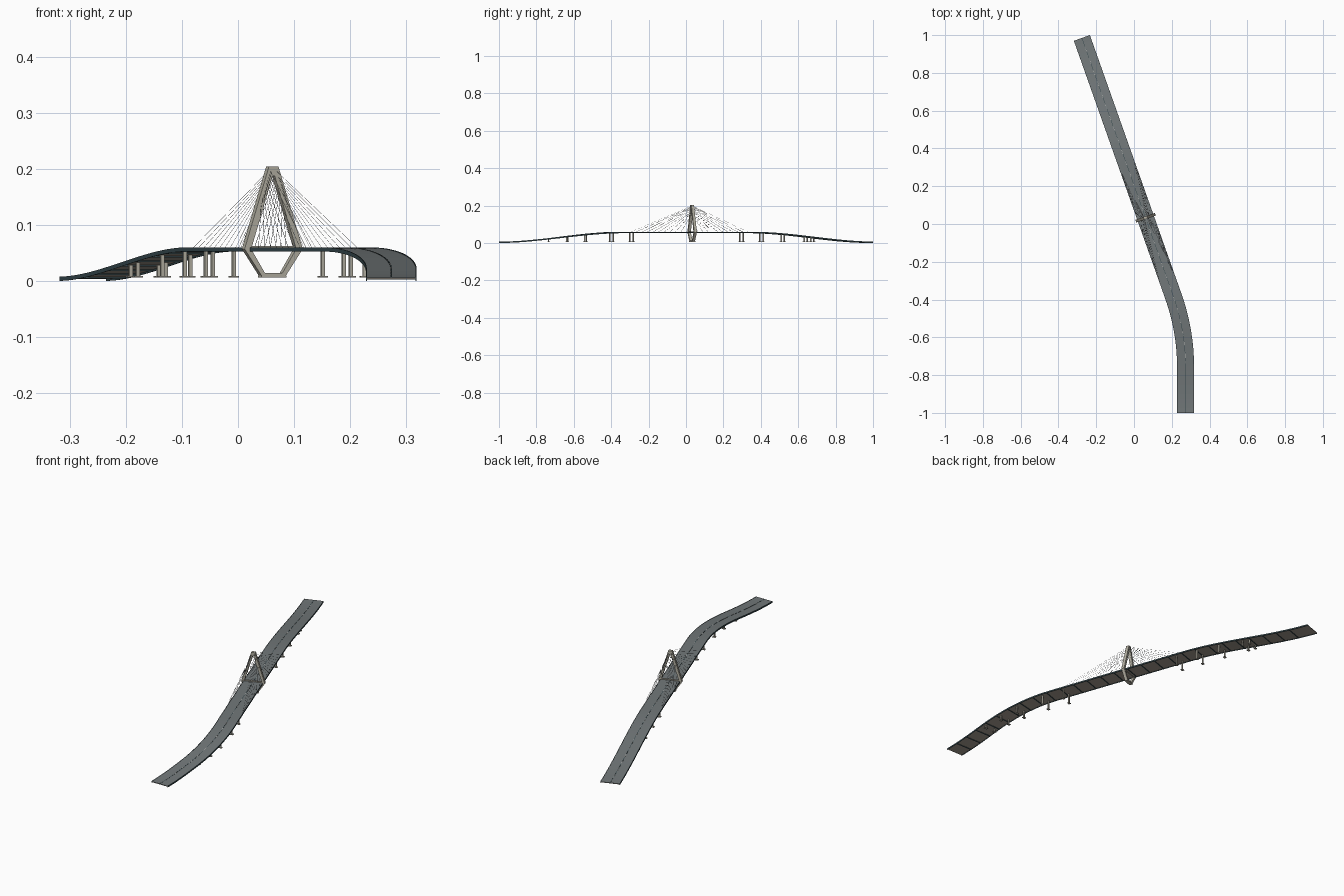
import bpy, bmesh, math
from mathutils import Vector, Matrix

if "Cube" in bpy.data.objects:
    bpy.data.objects.remove(bpy.data.objects["Cube"])

R, BEND = 1.116, math.radians(19.5)        # plan curve radius and heading of the straight
Y0, XEND, TOWER_Y = -0.757, 0.273, 0.033
Y_NEAR, Y_FAR = -1.0, 0.985


def mat(name, r, g, b):
    m = bpy.data.materials.new(name)
    m.diffuse_color = (r, g, b, 1)
    m.use_nodes = True
    m.node_tree.nodes["Principled BSDF"].inputs["Base Color"].default_value = m.diffuse_color
    return m


ASPHALT = mat("asphalt", 0.17, 0.19, 0.195)
SOFFIT = mat("soffit", 0.36, 0.32, 0.27)
STEEL = mat("dark_steel", 0.04, 0.07, 0.08)
CONCRETE = mat("concrete", 0.46, 0.44, 0.37)
PAINT = mat("pale_line", 0.5, 0.5, 0.48)
CABLE = mat("cable", 0.3, 0.31, 0.32)


def frame(y):
    """Centre x and heading angle of the road at y."""
    a = min(max(math.asin(max(-1, min(1, (y - Y0) / R))), 0), BEND)
    x = XEND - R + R * math.cos(a)
    ys = Y0 + R * math.sin(BEND)
    if y > ys:
        x -= (y - ys) * math.tan(BEND)
    return x, a


def road_z(y):
    t = min(max((1 - abs(y)) / 0.66, 0), 1)
    return 0.0062 + 0.0525 * t * t * (3 - 2 * t)


def place(y, u, z):
    """Point at sideways offset u and height z on the section through y."""
    x, a = frame(y)
    return Vector((x + u * math.cos(a), y + u * math.sin(a), z))


def finish(name, bm, material):
    bmesh.ops.recalc_face_normals(bm, faces=bm.faces)
    me = bpy.data.meshes.new(name)
    bm.to_mesh(me)
    bm.free()
    me.materials.append(material)
    ob = bpy.data.objects.new(name, me)
    bpy.context.collection.objects.link(ob)
    return ob


def sweep(bm, u0, u1, d0, d1, ya=Y_NEAR, yb=Y_FAR, n=80):
    """Rectangular strip following the road, d measured from the road surface."""
    prev = None
    for i in range(n + 1):
        y = ya + (yb - ya) * i / n
        z = road_z(y)
        ring = [bm.verts.new(place(y, u, z + d))
                for u, d in ((u0, d0), (u1, d0), (u1, d1), (u0, d1))]
        if prev:
            for k in range(4):
                bm.faces.new((prev[k], prev[(k + 1) % 4], ring[(k + 1) % 4], ring[k]))
        else:
            bm.faces.new(ring)
        prev = ring
    bm.faces.new(prev)


def box(bm, y, u, z0, z1, wu, wy):
    """Box turned to the road heading."""
    p = place(y, u, (z0 + z1) / 2)
    m = Matrix.Translation(p) @ Matrix.Rotation(frame(y)[1], 4, 'Z') @ Matrix.Diagonal((wu, wy, z1 - z0, 1))
    bmesh.ops.create_cube(bm, size=1, matrix=m)


# Road slab and its concrete underside
bm = bmesh.new()
sweep(bm, -0.044, 0.044, -0.0012, 0)
finish("road_deck", bm, ASPHALT)
bm = bmesh.new()
sweep(bm, -0.0435, 0.0435, -0.003, -0.0012)
finish("deck_underside", bm, SOFFIT)

# Edge girders, kerbs and median
bm = bmesh.new()
for s in (-1, 1):
    sweep(bm, s * 0.0435, s * 0.045, -0.0062, 0.0012)
sweep(bm, -0.0012, 0.0012, 0, 0.0006)
finish("edge_girders", bm, STEEL)

# Dashed centre line
bm = bmesh.new()
for i in range(32):
    y = -0.95 + i * 0.06
    sweep(bm, -0.0008, 0.0008, 0.0004, 0.0009, y, y + 0.025, 3)
finish("lane_dashes", bm, PAINT)

# Cross beams under the deck
bm = bmesh.new()
for i in range(27):
    y = -0.93 + i * 0.07
    z = road_z(y)
    box(bm, y, 0, z - 0.0056, z - 0.002, 0.087, 0.004)
finish("cross_beams", bm, STEEL)

# Paired piers with footings
bm = bmesh.new()
for y in (-0.735, -0.635, -0.537, -0.398, -0.291, 0.297, 0.403, 0.517, 0.64, 0.675):
    z = road_z(y) - 0.003
    for u in (-0.0265, 0.0265):
        box(bm, y, u, 0.007, z, 0.0062, 0.0062)
        box(bm, y, u, 0.006, 0.0085, 0.016, 0.012)
finish("piers", bm, CONCRETE)

# Diamond tower: outer and inner outlines joined into a frame
half_out = [(0.022, 0.008), (0.055, 0.057), (0.009, 0.204)]
half_in = [(0.0165, 0.014), (0.0425, 0.057), (0.002, 0.187)]
bm = bmesh.new()
loops = []
for half in (half_out, half_in):
    outline = half + [(-u, z) for u, z in reversed(half)]
    for d in (-0.0075, 0.0075):
        a = frame(TOWER_Y)[1]
        off = Vector((-math.sin(a), math.cos(a), 0)) * d
        loops.append([bm.verts.new(place(TOWER_Y, u, z) + off) for u, z in outline])
for A, B in ((0, 1), (1, 3), (3, 2), (2, 0)):
    for k in range(6):
        j = (k + 1) % 6
        bm.faces.new((loops[A][k], loops[A][j], loops[B][j], loops[B][k]))
finish("tower", bm, CONCRETE)

# Tower tie beam and footing
bm = bmesh.new()
box(bm, TOWER_Y, 0, 0.0525, 0.0625, 0.092, 0.009)
box(bm, TOWER_Y, 0, 0.006, 0.0095, 0.048, 0.018)
finish("tower_base", bm, CONCRETE)

# Stay cables, fanned both ways from each leg
cu = bpy.data.curves.new("stay_cables", 'CURVE')
cu.dimensions = '3D'
cu.bevel_depth = 0.00035
cu.bevel_resolution = 0
N = 10
for s in (-1, 1):
    for way, span in ((-1, 0.27), (1, 0.24)):
        for i in range(N):
            t = i / (N - 1)
            zt = 0.152 + 0.046 * t
            ut = 0.050 - (zt - 0.058) * 0.047 / 0.147
            yd = TOWER_Y + way * (0.045 + span * t)
            top = place(TOWER_Y, s * max(ut, 0.004), zt)
            low = place(yd, s * 0.043, road_z(yd))
            sp = cu.splines.new('POLY')
            sp.points.add(1)
            sp.points[0].co = (*top, 1)
            sp.points[1].co = (*low, 1)
cu.materials.append(CABLE)
bpy.context.collection.objects.link(bpy.data.objects.new("stay_cables", cu))
